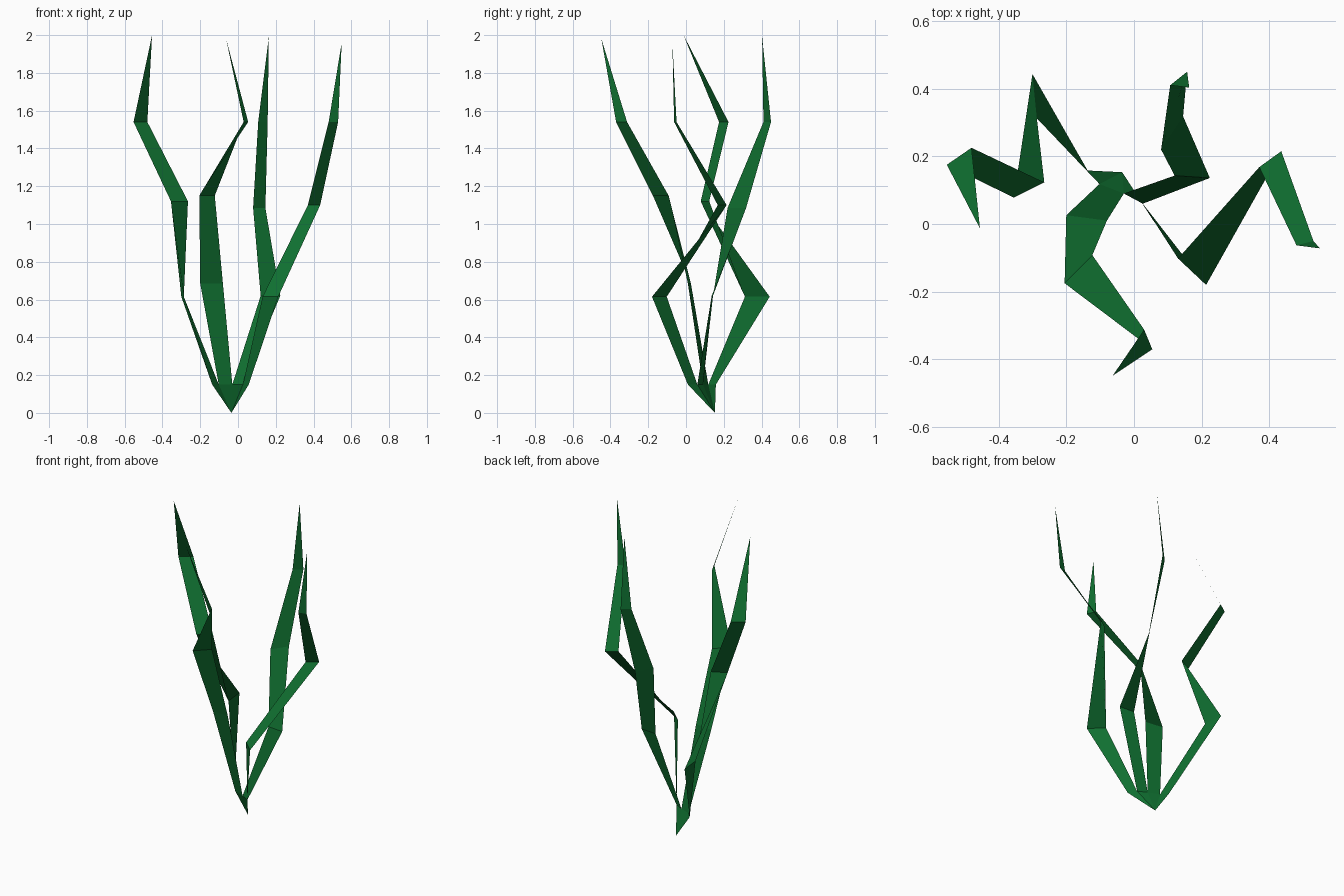
import bpy

mat = bpy.data.materials.new("leaf_green")
mat.diffuse_color = (0.005, 0.16, 0.03, 1)


def make_mesh(name, verts, faces):
    mesh = bpy.data.meshes.new(name)
    mesh.from_pydata(verts, [], faces)
    mesh.materials.append(mat)
    obj = bpy.data.objects.new(name, mesh)
    bpy.context.collection.objects.link(obj)
    return obj


# Shared root: a small open fan from the foot to the curved row where blades start
foot = (-0.035, 0.153, 0.0)
row = [(x, y, 0.15) for x, y in
       [(-0.137, 0.158), (-0.102, 0.118), (-0.03, 0.09), (0.026, 0.06), (0.057, 0.01)]]
make_mesh("root_fan", [foot] + row, [(0, i + 1, i) for i in range(1, 5)])


def blade(name, start, levels, tip):
    """Folded ribbon: one edge pair per level (x1, y1, x2, y2, z), closing in a point."""
    verts = [row[start], row[start + 1]]
    for x1, y1, x2, y2, z in levels:
        verts += [(x1, y1, z), (x2, y2, z)]
    n = len(verts)
    faces = [(i, i + 1, i + 3, i + 2) for i in range(0, n - 2, 2)]
    make_mesh(name, verts + [tip], faces + [(n - 2, n - 1, n)])


# Four blades, left to right around the root
blade("left_blade", 0, [(-0.30, 0.443, -0.287, 0.312, 0.615),
                        (-0.355, 0.078, -0.265, 0.123, 1.12),
                        (-0.553, 0.175, -0.48, 0.225, 1.54)], (-0.455, -0.013, 2.0))
blade("front_blade", 1, [(-0.20, 0.026, -0.08, 0.01, 0.685),
                         (-0.205, -0.175, -0.123, -0.092, 1.15),
                         (0.054, -0.37, 0.03, -0.312, 1.54)], (-0.063, -0.448, 1.98))
blade("back_blade", 2, [(0.12, 0.143, 0.224, 0.136, 0.62),
                        (0.08, 0.22, 0.145, 0.318, 1.085),
                        (0.107, 0.41, 0.157, 0.45, 1.54)], (0.163, 0.403, 1.99))
blade("right_blade", 3, [(0.13, -0.102, 0.213, -0.18, 0.615),
                         (0.37, 0.168, 0.435, 0.215, 1.10),
                         (0.48, -0.063, 0.53, -0.05, 1.54)], (0.549, -0.072, 1.96))
